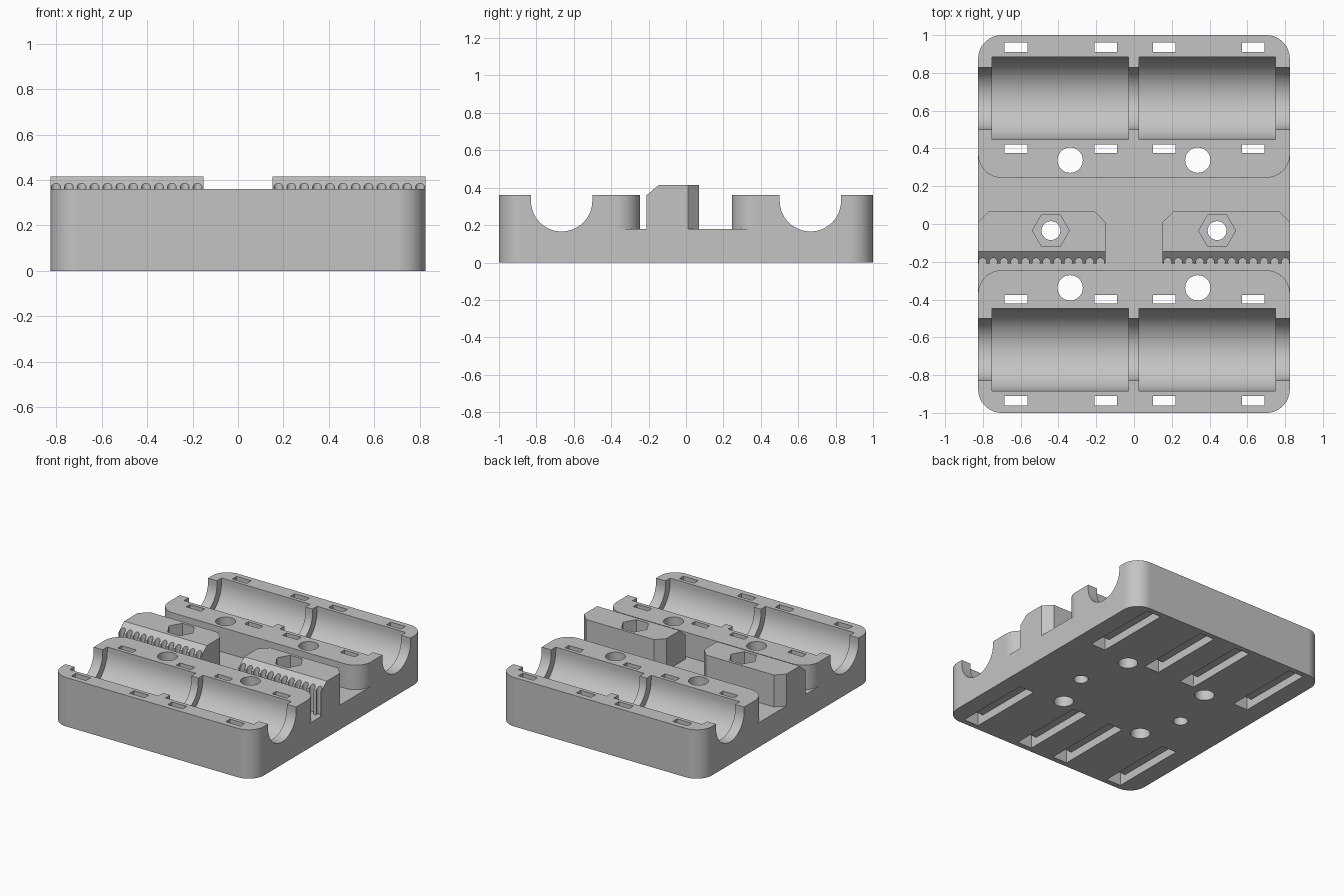
import bpy
import bmesh
from math import pi, cos, sin

cube = bpy.data.objects.get("Cube")
if cube:
    bpy.data.objects.remove(cube, do_unlink=True)

plastic = bpy.data.materials.new("light grey plastic")
plastic.use_nodes = True
grey = (0.55, 0.55, 0.55, 1)
plastic.diffuse_color = grey
plastic.node_tree.nodes["Principled BSDF"].inputs["Base Color"].default_value = grey

HALF_X = 0.825
FLOOR, BLOCK_TOP, CLAMP_TOP = 0.18, 0.36, 0.415
SIDES = (-1, 1)


def arc(cx, cy, r, a0, a1, n=14):
    return [(cx + r * cos(a0 + (a1 - a0) * i / n), cy + r * sin(a0 + (a1 - a0) * i / n))
            for i in range(n + 1)]


def circle(cx, cy, r, n=40):
    return arc(cx, cy, r, 0, 2 * pi, n)[:-1]


def rect(x0, x1, y0, y1):
    return [(x0, y0), (x1, y0), (x1, y1), (x0, y1)]


def rounded_rect(x0, x1, y0, y1, r=0.125):
    return (arc(x1 - r, y1 - r, r, 0, pi / 2) + arc(x0 + r, y1 - r, r, pi / 2, pi)
            + arc(x0 + r, y0 + r, r, pi, 1.5 * pi) + arc(x1 - r, y0 + r, r, 1.5 * pi, 2 * pi))


def u_profile(cy, cz, r):
    return arc(cy, cz, r, pi, 2 * pi, 40) + [(cy + r, 0.6), (cy - r, 0.6)]


def prisms(name, items, axis="Z"):
    """Extrude each (outline, low, high) along the axis into one object."""
    bm = bmesh.new()
    for outline, low, high in items:
        rings = []
        for h in (low, high):
            rings.append([bm.verts.new((a, b, h) if axis == "Z" else (h, a, b))
                          for a, b in outline])
        bottom, top = rings
        bm.faces.new(bottom[::-1])
        bm.faces.new(top)
        n = len(outline)
        for i in range(n):
            j = (i + 1) % n
            bm.faces.new((bottom[i], bottom[j], top[j], top[i]))
    bmesh.ops.recalc_face_normals(bm, faces=bm.faces)
    mesh = bpy.data.meshes.new(name)
    bm.to_mesh(mesh)
    bm.free()
    mesh.materials.append(plastic)
    obj = bpy.data.objects.new(name, mesh)
    bpy.context.collection.objects.link(obj)
    return obj


def combine(target, other, operation):
    mod = target.modifiers.new("boolean", "BOOLEAN")
    mod.operation = operation
    mod.solver = "EXACT"
    mod.object = other
    bpy.context.view_layer.objects.active = target
    bpy.ops.object.modifier_apply(modifier=mod.name)
    bpy.data.objects.remove(other, do_unlink=True)


# Base plate with two raised bearing blocks
body = prisms("carriage_body", [(rounded_rect(-HALF_X, HALF_X, -1, 1), 0, FLOOR)])
blocks = prisms("bearing_blocks", [
    (rounded_rect(-HALF_X, HALF_X, 0.245, 1), 0.0, BLOCK_TOP),
    (rounded_rect(-HALF_X, HALF_X, -1, -0.245), 0.0, BLOCK_TOP)])
combine(body, blocks, "UNION")

# Belt clamps: back corners chamfered, sloped front edge, toothed front face
c = 0.06
clamp_outlines = []
for x0, x1 in ((-HALF_X, -0.152), (0.152, HALF_X)):
    clamp_outlines.append([(x0, -0.21), (x1, -0.21), (x1, 0.07 - c), (x1 - c, 0.07),
                           (x0 + c, 0.07), (x0, 0.07 - c)])
clamps = prisms("belt_clamps", [(o, 0.1, CLAMP_TOP) for o in clamp_outlines])
slope = [(-0.08, 0.47), (-0.275, 0.305), (-0.275, 0.47)]
combine(clamps, prisms("slope_cutter", [(slope, -1, 1)], "X"), "DIFFERENCE")
teeth = [(circle(s * (0.178 + 0.0567 * i), -0.2, 0.02, 20), 0, 0.6)
         for s in SIDES for i in range(12)]
combine(clamps, prisms("tooth_cutter", teeth), "DIFFERENCE")
combine(body, clamps, "UNION")

# Rod channels and wider bearing pockets
rods = [(u_profile(s * 0.665, 0.33, 0.164), -1, 1) for s in SIDES]
combine(body, prisms("rod_cutter", rods, "X"), "DIFFERENCE")
pockets = [(u_profile(s * 0.665, 0.33, 0.218), x0, x1)
           for s in SIDES for x0, x1 in ((-0.752, -0.03), (0.027, 0.748))]
combine(body, prisms("pocket_cutter", pockets, "X"), "DIFFERENCE")

# Cable tie slots, joined by recesses in the underside
tie_x = (-0.625, -0.15, 0.16, 0.632)
slots = []
recesses = []
for s in SIDES:
    for x in tie_x:
        recesses.append((rect(x - 0.06, x + 0.06, *sorted((s * 0.375, s * 0.96))), -0.1, 0.06))
        for near, far in ((0.375, 0.42), (0.91, 0.96)):
            slots.append((rect(x - 0.06, x + 0.06, *sorted((s * near, s * far))), -0.1, 0.6))
combine(body, prisms("recess_cutter", recesses), "DIFFERENCE")
combine(body, prisms("slot_cutter", slots), "DIFFERENCE")

# Mounting holes, clamp screw holes and hexagonal nut traps
holes = [(circle(sx * 0.338, sy * 0.338, 0.067), -0.1, 0.6) for sx in SIDES for sy in SIDES]
holes += [(circle(sx * 0.44, -0.035, 0.05), -0.1, 0.6) for sx in SIDES]
combine(body, prisms("hole_cutter", holes), "DIFFERENCE")
nuts = [(circle(sx * 0.44, -0.035, 0.098, 6), 0.27, 0.6) for sx in SIDES]
combine(body, prisms("nut_cutter", nuts), "DIFFERENCE")

# Smooth curved walls, crisp edges
bpy.ops.object.select_all(action="DESELECT")
body.select_set(True)
bpy.context.view_layer.objects.active = body
bpy.ops.object.shade_smooth_by_angle(angle=pi / 6)
weighted = body.modifiers.new("weighted_normals", "WEIGHTED_NORMAL")
weighted.keep_sharp = True
